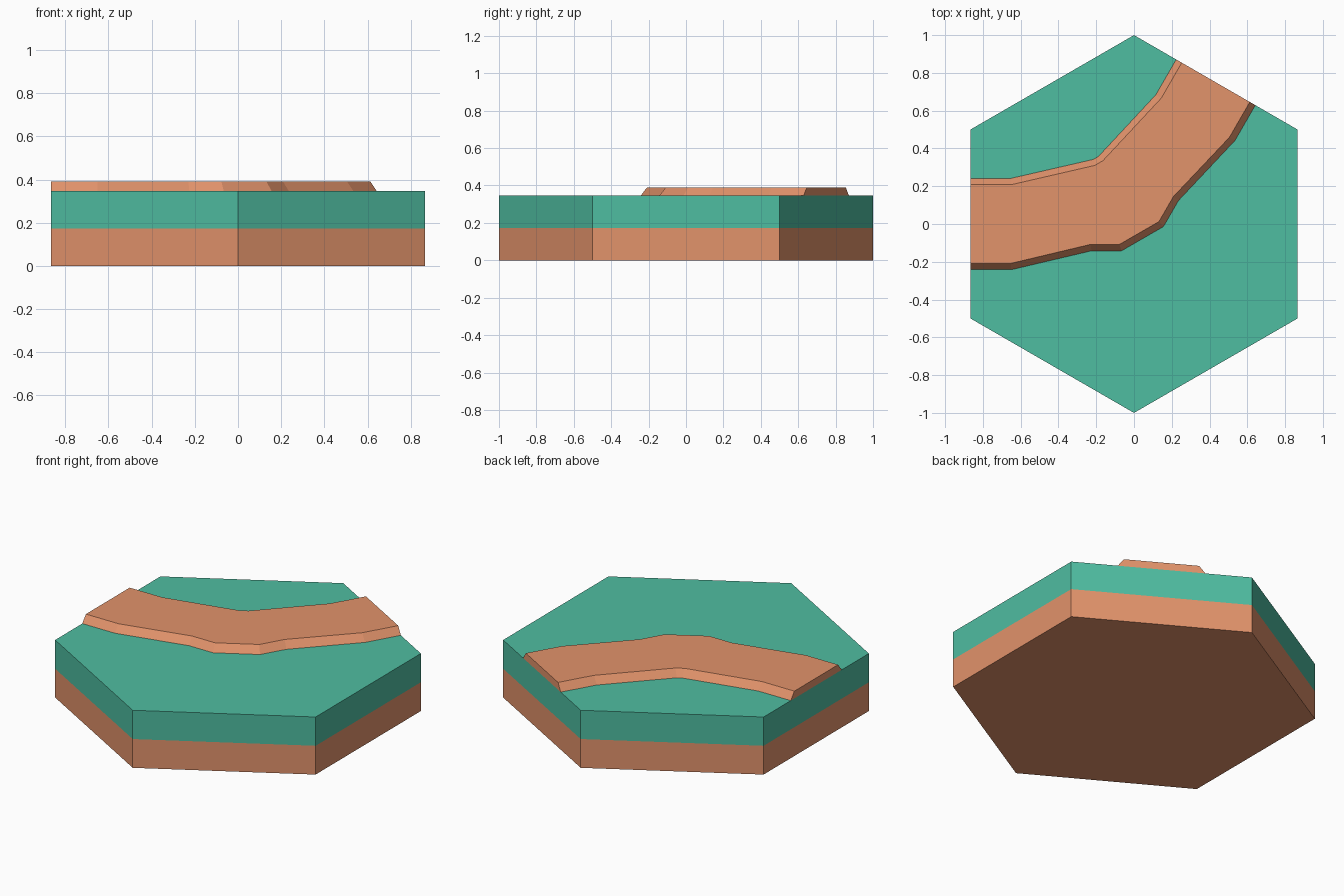
import bpy, math

if "Cube" in bpy.data.objects:
    bpy.data.objects.remove(bpy.data.objects["Cube"])

# Levels of the tile
Z_SPLIT, Z_GRASS, Z_PATH = 0.173, 0.346, 0.39
AXIS = math.radians(240)


def material(name, rgb):
    def lin(c):
        c /= 255
        return c / 12.92 if c <= 0.04045 else ((c + 0.055) / 1.055) ** 2.4
    m = bpy.data.materials.new(name)
    m.diffuse_color = (*[lin(c) for c in rgb], 1)
    m.use_nodes = True
    m.node_tree.nodes["Principled BSDF"].inputs["Base Color"].default_value = m.diffuse_color
    return m


def make(name, parts, mat):
    """Join (verts, faces) parts into one object."""
    verts, faces = [], []
    for v, f in parts:
        n = len(verts)
        verts += v
        faces += [[i + n for i in face] for face in f]
    mesh = bpy.data.meshes.new(name)
    mesh.from_pydata(verts, [], faces)
    mesh.materials.append(mat)
    mesh.update()
    bpy.context.collection.objects.link(bpy.data.objects.new(name, mesh))


def cap(ring, z):
    """Flat polygon; counter-clockwise rings face up."""
    return [(x, y, z) for x, y in ring], [list(range(len(ring)))]


def walls(low, z0, high, z1):
    """Side faces between two matching rings."""
    n = len(low)
    v = [(x, y, z0) for x, y in low] + [(x, y, z1) for x, y in high]
    return v, [[i, (i + 1) % n, n + (i + 1) % n, n + i] for i in range(n)]


def bend(half):
    """Mirror half an edge line across the bend axis of the path."""
    c, s = math.cos(AXIS), math.sin(AXIS)
    return half + [(x * c + y * s, x * s - y * c) for x, y in reversed(half)]


R = math.sqrt(3) / 2
hexagon = [(math.cos(a), math.sin(a)) for a in
           (math.radians(30 + 60 * i) for i in range(6))]

# Path edge lines: foot and crest of the sloped banks
inner_foot = bend([(-R, 0.242), (-0.65, 0.242), (-0.215, 0.342)])
inner_crest = bend([(-R, 0.208), (-0.65, 0.208), (-0.208, 0.31)])
outer_foot = bend([(-R, -0.242), (-0.65, -0.242), (-0.225, -0.142), (-0.066, -0.142)])
outer_crest = bend([(-R, -0.208), (-0.65, -0.208), (-0.23, -0.108), (-0.077, -0.108)])

grass = material("grass green", (79, 189, 161))
dirt = material("dirt brown", (226, 147, 107))

# Dirt base with underside
make("dirt_base", [walls(hexagon, 0, hexagon, Z_SPLIT), cap(hexagon[::-1], 0)], dirt)

# Grass layer, top surface split around the path
north = inner_foot + [hexagon[1], hexagon[2]]
south = (outer_foot + [hexagon[0], hexagon[5], hexagon[4], hexagon[3]])[::-1]
make("grass_layer", [walls(hexagon, Z_SPLIT, hexagon, Z_GRASS),
                     cap(north, Z_GRASS), cap(south, Z_GRASS)], grass)

# Raised curved path
foot = outer_foot + inner_foot[::-1]
crest = outer_crest + inner_crest[::-1]
make("dirt_path", [walls(foot, Z_GRASS, crest, Z_PATH), cap(crest, Z_PATH)], dirt)
